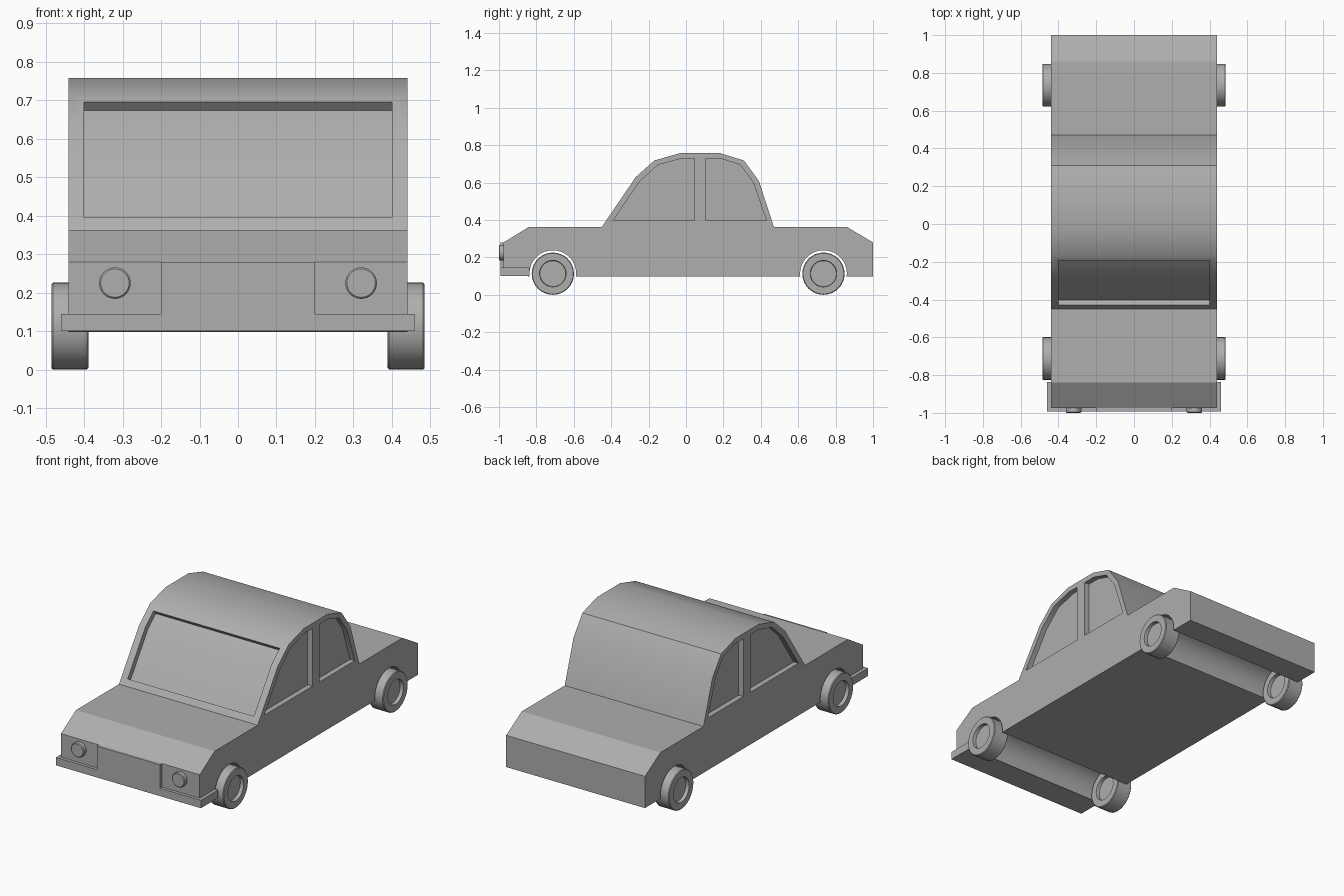
import bpy, bmesh, math
from mathutils import Matrix

if "Cube" in bpy.data.objects:
    bpy.data.objects.remove(bpy.data.objects["Cube"])

SHADE = (0.425, 0.425, 0.425, 1)
grey = bpy.data.materials.new("plain grey")
grey.use_nodes = True
grey.diffuse_color = SHADE
grey.node_tree.nodes["Principled BSDF"].inputs["Base Color"].default_value = SHADE

HALF = 0.44          # half width of the body
AXLES = (-0.712, 0.735)
AXLE_Z = 0.113


def finish(name, bm):
    bmesh.ops.recalc_face_normals(bm, faces=bm.faces)
    mesh = bpy.data.meshes.new(name)
    bm.to_mesh(mesh)
    bm.free()
    mesh.materials.append(grey)
    obj = bpy.data.objects.new(name, mesh)
    bpy.context.collection.objects.link(obj)
    return obj


def smooth(obj):
    bpy.ops.object.select_all(action="DESELECT")
    obj.select_set(True)
    bpy.context.view_layer.objects.active = obj
    bpy.ops.object.shade_smooth_by_angle(angle=math.radians(30))


def prism(name, profile, x0, x1):
    """Extrude a (y, z) outline from x0 to x1."""
    bm = bmesh.new()
    face = bm.faces.new([bm.verts.new((x0, y, z)) for y, z in profile])
    new = bmesh.ops.extrude_face_region(bm, geom=[face])["geom"]
    bmesh.ops.translate(bm, vec=(x1 - x0, 0, 0),
                        verts=[v for v in new if isinstance(v, bmesh.types.BMVert)])
    return finish(name, bm)


def box(name, x, y0, y1, z0, z1):
    return prism(name, [(y0, z0), (y1, z0), (y1, z1), (y0, z1)], -x, x)


def drum(radius, depth, matrix, bevel):
    """Capped cylinder with softened rims; returns it with its two caps."""
    bm = bmesh.new()
    bmesh.ops.create_cone(bm, cap_ends=True, segments=32, radius1=radius, radius2=radius,
                          depth=depth, matrix=matrix)
    rims = {e for f in bm.faces if len(f.verts) > 4 for e in f.edges}
    bmesh.ops.bevel(bm, geom=list(rims), offset=bevel, segments=1, affect="EDGES")
    return bm, [f for f in bm.faces if len(f.verts) > 4]


def arch(y, steps=20):
    """Wheel arch outline, from back to front."""
    pts = []
    for i in range(steps + 1):
        a = math.radians(-7 + 194 * i / steps)
        pts.append((y + 0.125 * math.cos(a), AXLE_Z + 0.125 * math.sin(a)))
    return pts


# Body with arches running right across
outline = [(-0.975, 0.12), (-0.975, 0.28), (-0.84, 0.363), (-0.45, 0.363),
           (-0.27, 0.628), (-0.17, 0.718), (-0.03, 0.758), (0.18, 0.758),
           (0.31, 0.718), (0.39, 0.608), (0.47, 0.363), (0.86, 0.363),
           (1.0, 0.28), (1.0, 0.098)]
outline += arch(AXLES[1]) + arch(AXLES[0])
body = prism("body", outline, -HALF, HALF)

# Window recesses
front_window = [(-0.39, 0.397), (-0.25, 0.603), (-0.15, 0.695), (-0.025, 0.728),
                (0.045, 0.728), (0.045, 0.397)]
rear_window = [(0.108, 0.397), (0.108, 0.728), (0.187, 0.728), (0.29, 0.695),
               (0.36, 0.6), (0.43, 0.397)]
windscreen = [(-0.402, 0.378), (-0.247, 0.607), (-0.174, 0.673),
              (-0.234, 0.74), (-0.32, 0.67), (-0.476, 0.428)]
cutters = [prism("windscreen_cutter", windscreen, -0.4, 0.4)]
for side in (-1, 1):
    for shape in (front_window, rear_window):
        cutters.append(prism("window_cutter", shape, side * 0.41, side * 0.5))

bpy.context.view_layer.objects.active = body
for cutter in cutters:
    mod = body.modifiers.new("recess", "BOOLEAN")
    mod.operation = "DIFFERENCE"
    mod.solver = "EXACT"
    mod.object = cutter
    bpy.ops.object.modifier_apply(modifier=mod.name)
    bpy.data.objects.remove(cutter)
smooth(body)

# Front bumper and grille plate
box("front_bumper", 0.46, -0.993, -0.837, 0.1, 0.145)
box("grille_plate", 0.2, -0.993, -0.97, 0.145, 0.28)

# Headlights
for side, label in ((-1, "right"), (1, "left")):
    place = Matrix.Translation((side * 0.32, -0.985, 0.225)) @ Matrix.Rotation(math.pi / 2, 4, "X")
    lamp, caps = drum(0.041, 0.03, place, 0.004)
    smooth(finish(label + "_headlight", lamp))

# Wheels with a shallow round hub recess in both faces
for y, end in zip(AXLES, ("front", "rear")):
    for side, label in ((-1, "right"), (1, "left")):
        place = Matrix.Translation((side * 0.437, y, AXLE_Z)) @ Matrix.Rotation(math.pi / 2, 4, "Y")
        wheel, caps = drum(0.113, 0.096, place, 0.004)
        bmesh.ops.inset_individual(wheel, faces=caps, thickness=0.038)
        bmesh.ops.inset_individual(wheel, faces=caps, thickness=0.002, depth=-0.02)
        smooth(finish(f"{end}_{label}_wheel", wheel))
